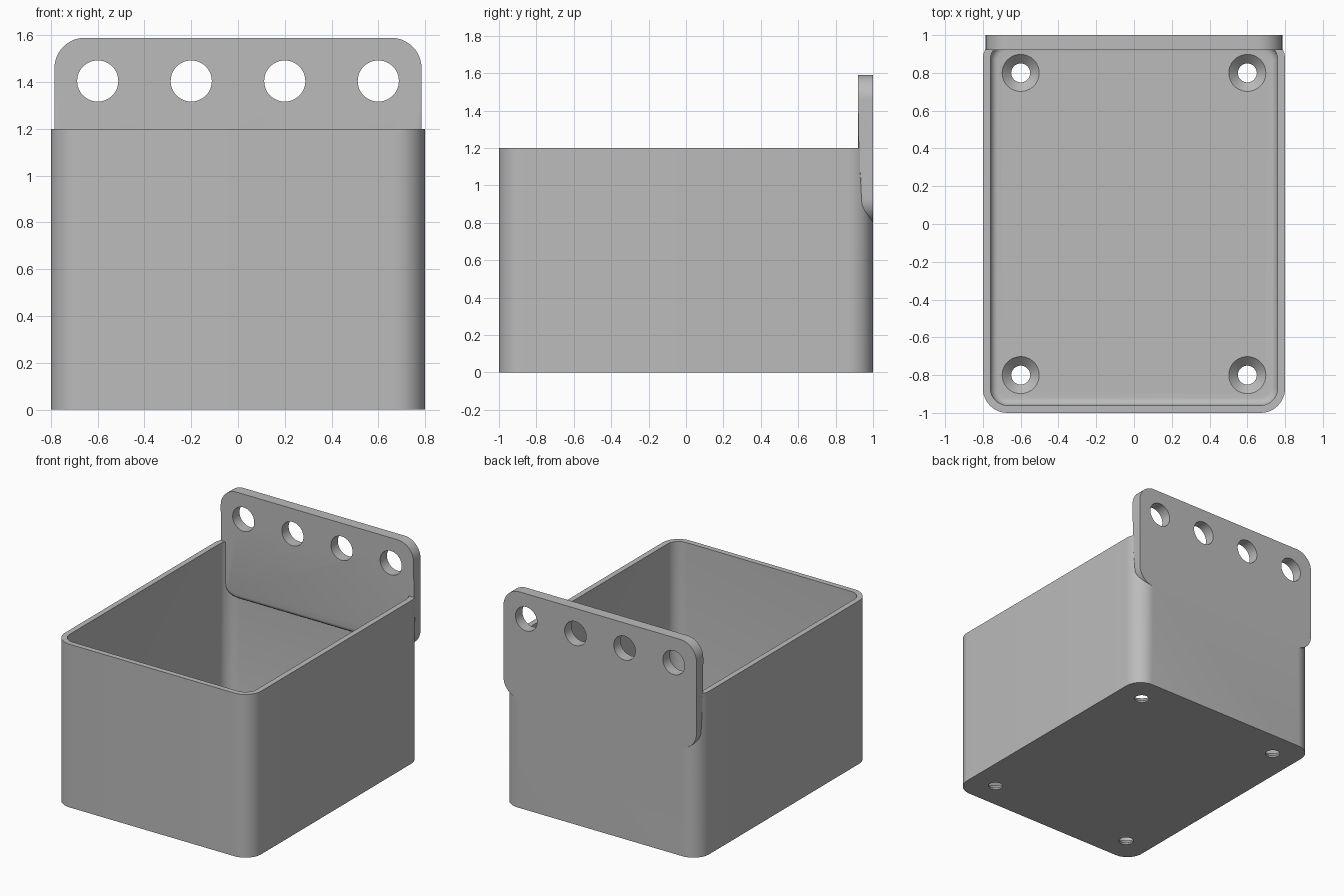
import bpy
import bmesh
from math import sin, cos, pi, radians
from mathutils import Matrix

cube = bpy.data.objects.get("Cube")
if cube:
    bpy.data.objects.remove(cube, do_unlink=True)

grey = bpy.data.materials.new("plain grey")
grey.use_nodes = True
grey.diffuse_color = (0.5, 0.5, 0.5, 1)
grey.node_tree.nodes["Principled BSDF"].inputs["Base Color"].default_value = (0.5, 0.5, 0.5, 1)


def rounded_rect(hx, hy, r, steps=12):
    pts = []
    for k, (sx, sy) in enumerate([(1, 1), (-1, 1), (-1, -1), (1, -1)]):
        for i in range(steps + 1):
            a = (k + i / steps) * pi / 2
            pts.append((sx * (hx - r) + r * cos(a), sy * (hy - r) + r * sin(a)))
    return pts


def circle(r, n=48):
    return [(r * cos(2 * pi * i / n), r * sin(2 * pi * i / n)) for i in range(n)]


def loft(name, sections, matrix=Matrix()):
    """Closed solid through (outline, height) sections of equal point count."""
    bm = bmesh.new()
    rings = [[bm.verts.new((x, y, z)) for x, y in pts] for pts, z in sections]
    for low, high in zip(rings, rings[1:]):
        for i in range(len(low)):
            j = (i + 1) % len(low)
            bm.faces.new((low[i], low[j], high[j], high[i]))
    bm.faces.new(rings[0][::-1])
    bm.faces.new(rings[-1])
    bm.transform(matrix)
    bmesh.ops.recalc_face_normals(bm, faces=bm.faces)
    mesh = bpy.data.meshes.new(name)
    bm.to_mesh(mesh)
    bm.free()
    mesh.materials.append(grey)
    obj = bpy.data.objects.new(name, mesh)
    bpy.context.collection.objects.link(obj)
    return obj


def boolean(target, tool, operation):
    bpy.context.view_layer.objects.active = target
    mod = target.modifiers.new(operation.title(), "BOOLEAN")
    mod.object, mod.operation, mod.solver = tool, operation, "EXACT"
    bpy.ops.object.modifier_apply(modifier=mod.name)
    bpy.data.objects.remove(tool, do_unlink=True)


WALL, FLOOR, FILLET = 0.04, 0.06, 0.04

# Open box with a filleted floor
box = loft("wall_mounted_bin", [(rounded_rect(0.8, 1, 0.13), 0),
                                (rounded_rect(0.8, 1, 0.13), 1.2)])
cavity = []
for i in range(7):
    a = i / 6 * pi / 2
    inset = WALL + FILLET * (1 - sin(a))
    cavity.append((rounded_rect(0.8 - inset, 1 - inset, 0.13 - inset),
                   FLOOR + FILLET * (1 - cos(a))))
cavity.append((rounded_rect(0.8 - WALL, 1 - WALL, 0.13 - WALL), 1.4))
boolean(box, loft("cavity_cutter", cavity), "DIFFERENCE")

# Mounting plate flush with the back, its lower inner edge rounded
outline = rounded_rect(0.785, 0.395, 0.13)
to_back = Matrix.Translation((0, 1, 1.195)) @ Matrix.Rotation(radians(90), 4, "X")
plate = loft("mounting_plate", [(outline, 0), (outline, 0.08)], to_back)
bm = bmesh.new()
bm.from_mesh(plate.data)
lower = [e for e in bm.edges
         if all(v.co.y < 0.95 and v.co.z < 0.94 for v in e.verts)]
bmesh.ops.bevel(bm, geom=lower, offset=0.035, segments=4, profile=0.5,
                affect="EDGES", clamp_overlap=True)
bm.to_mesh(plate.data)
bm.free()
boolean(box, plate, "UNION")

# Four hanging holes through the plate
for x in (-0.6, -0.2, 0.2, 0.6):
    place = Matrix.Translation((x, 1.1, 1.405)) @ Matrix.Rotation(radians(90), 4, "X")
    boolean(box, loft("hanging_hole_cutter", [(circle(0.088), 0), (circle(0.088), 0.3)],
                      place), "DIFFERENCE")

# Countersunk screw holes in the floor
for x in (-0.6, 0.6):
    for y in (-0.8, 0.8):
        hole = [(circle(0.05), -0.1), (circle(0.05), 0.012),
                (circle(0.098), FLOOR), (circle(0.098), FLOOR + 0.1)]
        boolean(box, loft("screw_hole_cutter", hole, Matrix.Translation((x, y, 0))),
                "DIFFERENCE")

bpy.ops.object.select_all(action="DESELECT")
box.select_set(True)
bpy.context.view_layer.objects.active = box
bpy.ops.object.shade_smooth_by_angle(angle=radians(30))
